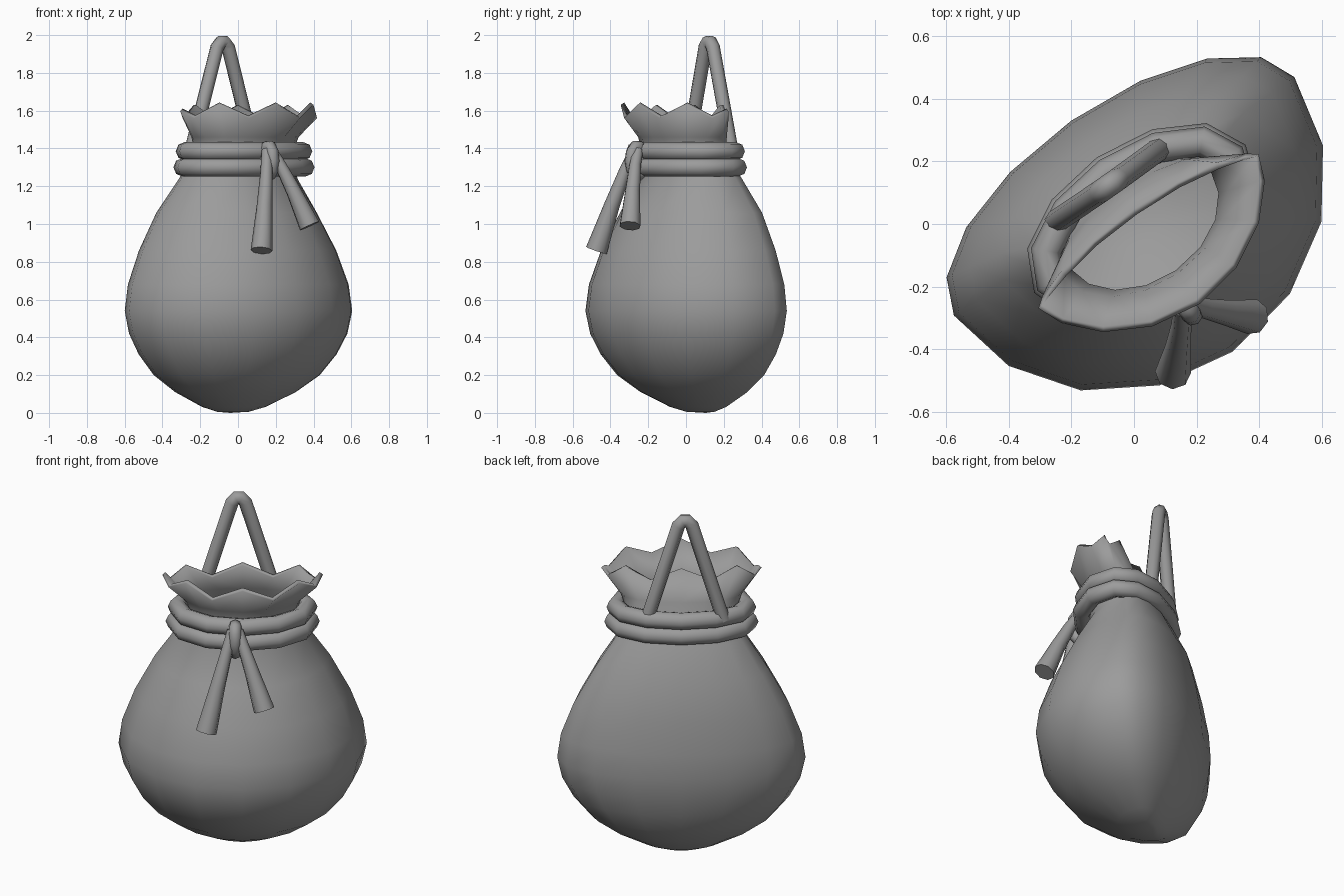
import bpy
from math import sin, cos, pi, radians

cube = bpy.data.objects.get("Cube")
if cube:
    bpy.data.objects.remove(cube)

TURN = radians(35)   # whole pouch is turned about the vertical
SIDES = 16
MID = 0.025          # sideways centre of the pouch

grey = bpy.data.materials.new("plain grey")
grey.use_nodes = True
grey.diffuse_color = (0.33, 0.33, 0.33, 1)
grey.node_tree.nodes["Principled BSDF"].inputs["Base Color"].default_value = (0.33, 0.33, 0.33, 1)


def finish(ob, angle=60):
    ob.rotation_euler.z = TURN
    ob.data.materials.clear()
    ob.data.materials.append(grey)
    bpy.ops.object.select_all(action='DESELECT')
    ob.select_set(True)
    bpy.context.view_layer.objects.active = ob
    if ob.type == 'CURVE':
        bpy.ops.object.convert(target='MESH')
    bpy.ops.object.shade_smooth_by_angle(angle=radians(angle))


def section(t, half, front, back, cy, point=1):
    """Oval that is rounder at the front; point above 1 pinches its two ends."""
    s = sin(t)
    return MID + half * cos(t), cy + (back if s > 0 else -front) * abs(s) ** point


def tube(name, points, radius, scales=None, closed=False):
    cu = bpy.data.curves.new(name, 'CURVE')
    cu.dimensions = '3D'
    cu.bevel_depth = radius
    cu.bevel_resolution = 2
    cu.use_fill_caps = not closed
    sp = cu.splines.new('POLY')
    sp.points.add(len(points) - 1)
    sp.use_cyclic_u = closed
    for i, p in enumerate(points):
        sp.points[i].co = (*p, 1)
        sp.points[i].radius = scales[i] if scales else 1
    ob = bpy.data.objects.new(name, cu)
    bpy.context.collection.objects.link(ob)
    finish(ob)


# Pouch body: scaled ovals below, then neck and flared mouth
rows = []
for z, k in [(0.006, .14), (0.032, .28), (0.11, .53), (0.2, .73), (0.31, .87), (0.42, .96),
             (0.54, 1), (0.68, .97), (0.86, .867), (1.06, .705)]:
    rows.append((z, .665 * k, .607 * k, .295 * k, .091))
rows += [(1.24, .35, .29, .15, .06),
         (1.38, .295, .22, .13, 0),
         (1.46, .325, .22, .12, -.01),
         (1.597, .43, .285, .085, -.045, 1.3)]
verts, faces = [(MID, .11, 0)], []
for r, (z, *oval) in enumerate(rows):
    for i in range(SIDES):
        x, y = section(2 * pi * i / SIDES, *oval)
        # the mouth edge zigzags, except at its two pointed corners
        wave = 0
        if r == len(rows) - 1 and i % 8:
            wave = .034 if i % 2 == 0 else -.036
        verts.append((x, y, z + wave))
for i in range(SIDES):
    j = (i + 1) % SIDES
    faces.append((0, 1 + j, 1 + i))
    for r in range(len(rows) - 1):
        a, b = 1 + r * SIDES, 1 + (r + 1) * SIDES
        faces.append((a + i, a + j, b + j, b + i))
me = bpy.data.meshes.new("pouch")
me.from_pydata(verts, [], faces)
pouch = bpy.data.objects.new("pouch", me)
bpy.context.collection.objects.link(pouch)
finish(pouch)
wall = pouch.modifiers.new("wall", 'SOLIDIFY')
wall.thickness = 0.022
wall.offset = -1

# Two cord rings around the neck
for name, z, grow in [("upper_cord", 1.385, 0), ("lower_cord", 1.3, .012)]:
    ring = [(*section(2 * pi * i / 12, .352 + grow, .258 + grow, .182 + grow, 0), z)
            for i in range(12)]
    tube(name, ring, 0.049, closed=True)

# Hanging loop behind the neck
LOOP = .004
left_leg = [(.205, .15, 1.38), (.036, .147, 1.935), (.012, .147, 1.963)]
right_leg = [(-x, y, z) for x, y, z in reversed(left_leg)]
tube("hanging_loop", [(LOOP + x, y, z) for x, y, z in left_leg + right_leg], 0.037)

# Knot wrapped over both cords
KNOT = -.015
tube("knot", [(KNOT, -.305 + .04 * cos(a), 1.335 + .077 * sin(a))
              for a in [2 * pi * i / 10 for i in range(10)]], 0.034, closed=True)

# Two flared cord ends, one longer than the other
for name, side, drop in [("long_cord_end", -1, .53), ("short_cord_end", 1, .4)]:
    path = [(KNOT + side * s, y, 1.39 - drop * d)
            for s, y, d in [(.015, -.31, 0), (.045, -.35, .2), (.095, -.402, .55), (.155, -.46, 1)]]
    tube(name, path, 0.036, scales=[.8, .9, 1.15, 1.6])
